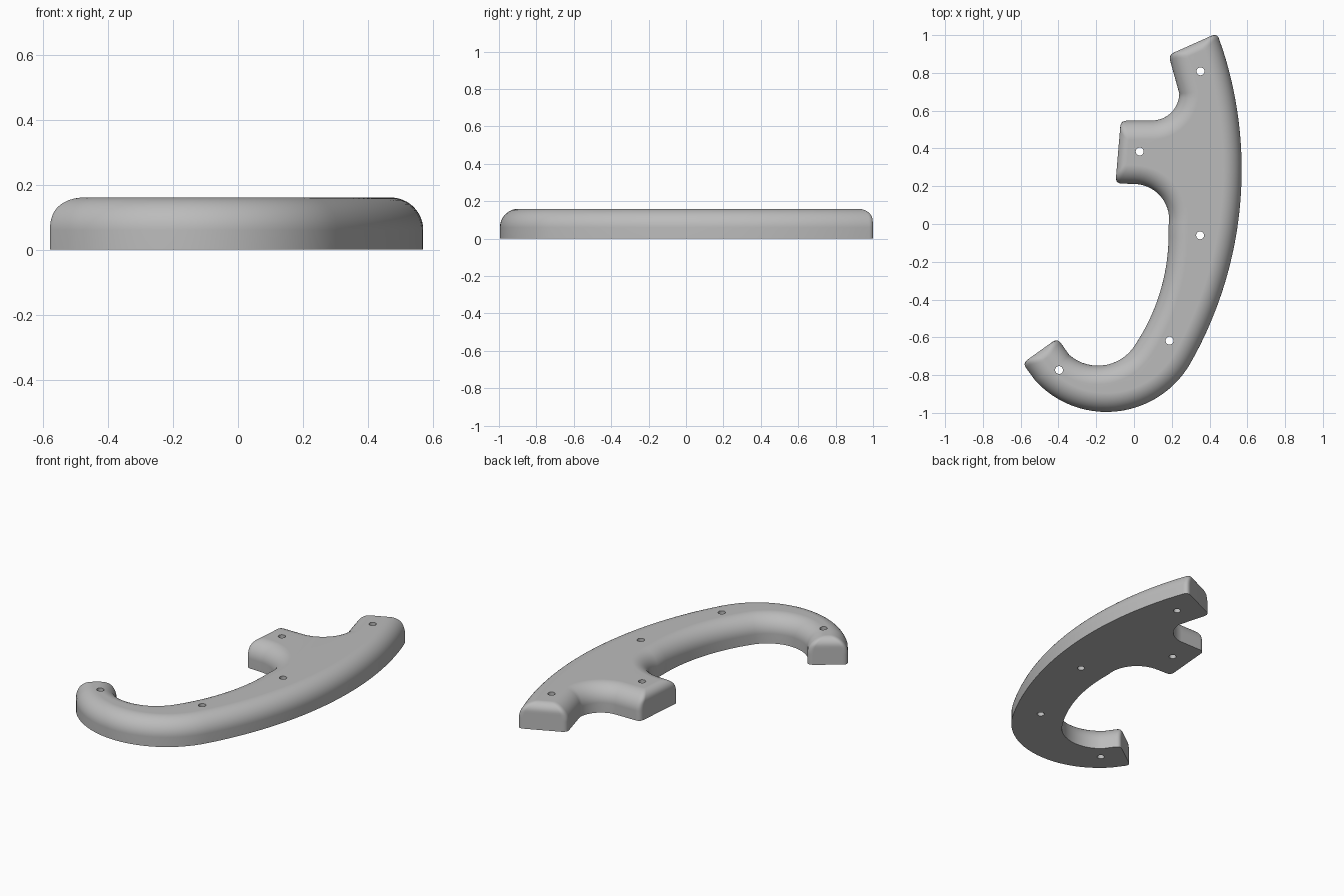
import bpy, bmesh, math
from mathutils import Vector
from mathutils.geometry import intersect_line_line_2d

if "Cube" in bpy.data.objects:
    bpy.data.objects.remove(bpy.data.objects["Cube"])

HEIGHT = 0.16
SIDE_R, CAP_R = 0.1, 0.05     # edge rounding along the sides and on the end caps
HOLE_R = 0.021


def arc(a, b, c, n):
    """Points on the circle through a, b, c, from a to c."""
    a, b, c = Vector(a), Vector(b), Vector(c)
    u, v = b - a, c - a
    k = 2 * (u.x * v.y - u.y * v.x)
    centre = a + Vector((v.y * u.dot(u) - u.y * v.dot(v),
                         u.x * v.dot(v) - v.x * u.dot(u))) / k
    start = a - centre
    ang = lambda p: math.atan2(start.x * (p - centre).y - start.y * (p - centre).x,
                               start.dot(p - centre))
    sweep = ang(c)
    if (sweep > 0) != (ang(b) > 0):
        sweep -= math.copysign(math.tau, sweep)
    pts = []
    for i in range(n + 1):
        t = sweep * i / n
        pts.append(centre + Vector((start.x * math.cos(t) - start.y * math.sin(t),
                                    start.x * math.sin(t) + start.y * math.cos(t))))
    return pts


# Sharp corners of the three end caps, each pair in counter-clockwise order
top_cap = [Vector((0.44, 1.01)), Vector((0.183, 0.895))]
tab_cap = [Vector((-0.07, 0.547)), Vector((-0.098, 0.215))]
hook_cap = [Vector((-0.405, -0.605)), Vector((-0.59, -0.737))]
caps = [top_cap, tab_cap, hook_cap]
corners = [p for cap in caps for p in cap]

# Outline built from tangent arcs between the caps
runs = [
    arc((0.24, 0.69), (0.2, 0.593), (0.1, 0.548), 12),
    arc((0, 0.212), (0.134, 0.154), (0.183, -0.01), 14)
    + arc((0.183, -0.03), (0.135, -0.37), (-0.008, -0.66), 18)[1:]
    + arc((-0.008, -0.66), (-0.183, -0.75), hook_cap[0], 18)[1:],
    arc(hook_cap[1], (-0.15, -0.995), (0.305, -0.726), 28)
    + arc((0.305, -0.726), (0.57, 0.28), top_cap[0], 36)[1:],
]
outline, is_cap, is_corner = [], [], []
for cap, run in zip(caps, runs):
    run = [p for p in run if min((p - q).length for q in corners) > 0.095]
    outline += cap + run
    is_cap += [True] + [False] * (len(run) + 1)
    is_corner += [True, True] + [False] * len(run)
count = len(outline)


def inset(z, r):
    h = max(0, z - HEIGHT + r)
    return r - math.sqrt(max(0, r * r - h * h))


def ring(z):
    """Outline at height z, pulled in by the rounding of each edge."""
    lines = []
    for i in range(count):
        a, b = outline[i], outline[(i + 1) % count]
        d = (b - a).normalized()
        shift = Vector((-d.y, d.x)) * inset(z, CAP_R if is_cap[i] else SIDE_R)
        lines.append((a + shift, d))
    pts = []
    for i in range(count):
        (p, d), (q, e) = lines[i - 1], lines[i]
        cross = d.x * e.y - d.y * e.x
        if abs(cross) < 1e-4:
            pts.append(q)
        else:
            w = q - p
            pts.append(p + d * ((w.x * e.y - w.y * e.x) / cross))
    # soften the cap corners
    trim = 0.032 - 0.2 * inset(z, SIDE_R)
    out = []
    for i, p in enumerate(pts):
        if not is_corner[i]:
            out.append(p)
            continue
        a = p + (pts[i - 1] - p).normalized() * trim
        b = p + (pts[(i + 1) % count] - p).normalized() * trim
        for k in range(6):
            t = k / 5
            out.append(a * (1 - t) ** 2 + p * 2 * t * (1 - t) + b * t * t)
    return out


# Body: stacked rings, closed by flat top and bottom
STEPS = 12
levels = [0] + [HEIGHT - SIDE_R + SIDE_R * math.sin(math.pi / 2 * i / STEPS)
                for i in range(STEPS + 1)]
bm = bmesh.new()
rings = [[bm.verts.new((p.x, p.y, z)) for p in ring(z)] for z in levels]
for low, high in zip(rings, rings[1:]):
    for i in range(len(low)):
        j = (i + 1) % len(low)
        bm.faces.new((low[i], low[j], high[j], high[i]))
bm.faces.new(rings[-1])
bm.faces.new(rings[0][::-1])
mesh = bpy.data.meshes.new("curved_handle")
bm.to_mesh(mesh)
bm.free()
body = bpy.data.objects.new("curved_handle", mesh)
bpy.context.collection.objects.link(body)

grey = bpy.data.materials.new("plain_grey")
grey.use_nodes = True
grey.diffuse_color = (0.5, 0.5, 0.5, 1)
grey.node_tree.nodes["Principled BSDF"].inputs["Base Color"].default_value = (0.5, 0.5, 0.5, 1)
mesh.materials.append(grey)

# Screw holes straight through the body
bm = bmesh.new()
for x, y in [(0.352, 0.808), (0.03, 0.384), (0.35, -0.06), (0.188, -0.617), (-0.397, -0.773)]:
    made = bmesh.ops.create_cone(bm, cap_ends=True, segments=24, radius1=HOLE_R,
                                 radius2=HOLE_R, depth=1)
    bmesh.ops.translate(bm, verts=made["verts"], vec=(x, y, 0))
cut_mesh = bpy.data.meshes.new("hole_cutter")
bm.to_mesh(cut_mesh)
bm.free()
cut_mesh.materials.append(grey)
cutter = bpy.data.objects.new("hole_cutter", cut_mesh)
bpy.context.collection.objects.link(cutter)
cutter.hide_render = True

bpy.ops.object.select_all(action="DESELECT")
body.select_set(True)
bpy.context.view_layer.objects.active = body
holes = body.modifiers.new("holes", "BOOLEAN")
holes.operation = "DIFFERENCE"
holes.solver = "EXACT"
holes.object = cutter
bpy.ops.object.modifier_apply(modifier="holes")
bpy.data.objects.remove(cutter)

bpy.ops.object.shade_smooth_by_angle(angle=math.radians(35))
normals = body.modifiers.new("flat_top_normals", "WEIGHTED_NORMAL")
normals.keep_sharp = True
